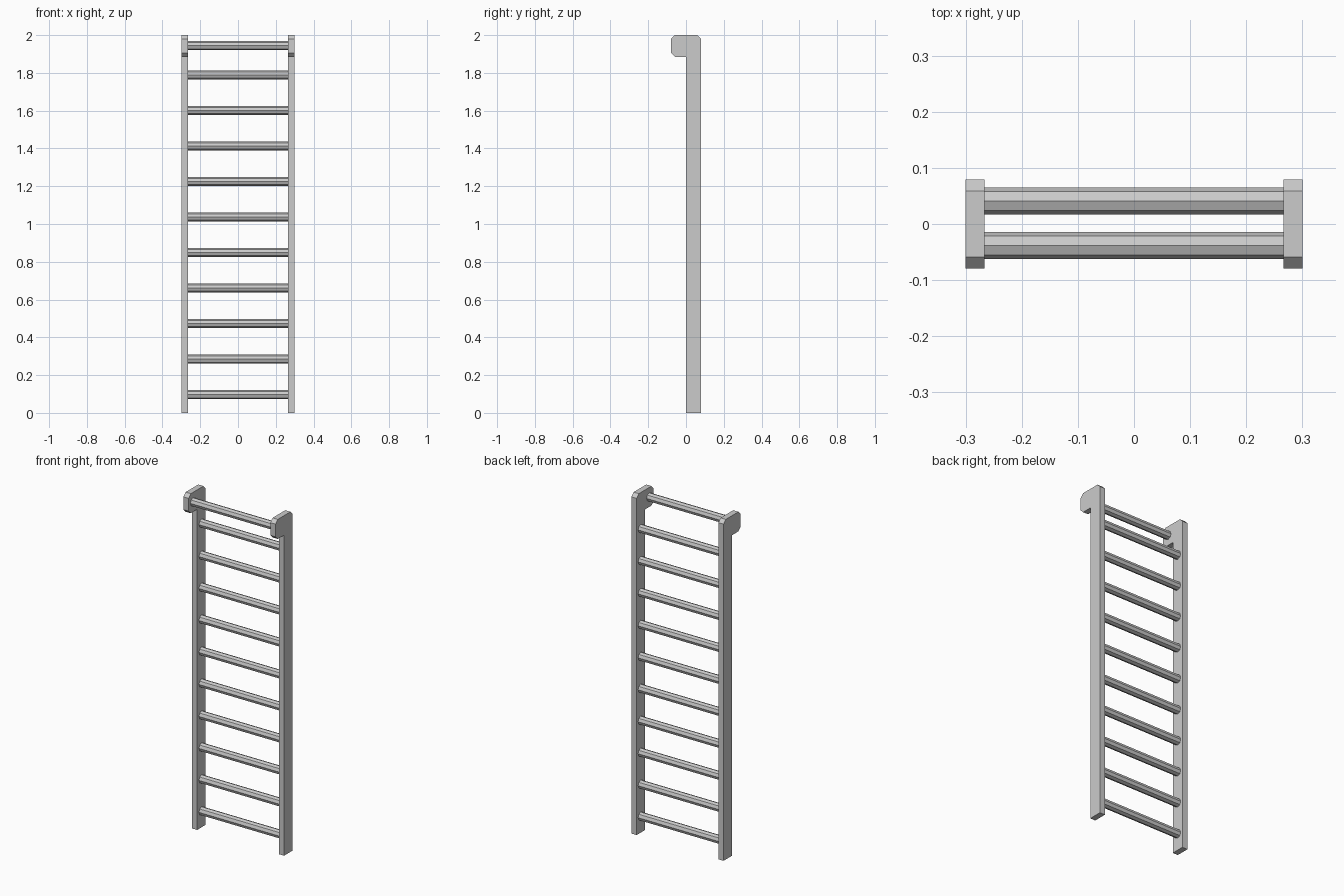
import bpy, bmesh, math
from mathutils import Matrix

if "Cube" in bpy.data.objects:
    bpy.data.objects.remove(bpy.data.objects["Cube"])

RAIL_IN, RAIL_OUT = 0.266, 0.30


def add_object(name, bm):
    bmesh.ops.recalc_face_normals(bm, faces=bm.faces)
    mesh = bpy.data.meshes.new(name)
    bm.to_mesh(mesh)
    bm.free()
    obj = bpy.data.objects.new(name, mesh)
    bpy.context.collection.objects.link(obj)
    return obj


# Side rail: post with a chamfered hooked head, extruded along x
def rail(name, side):
    c = 0.02
    profile = [(0.0, 0), (0.079, 0), (0.079, 2 - c), (0.079 - c, 2),
               (-0.079 + c, 2), (-0.079, 2 - c), (-0.079, 1.885 + c),
               (-0.079 + c, 1.885), (0.0, 1.885)]
    bm = bmesh.new()
    face = bm.faces.new([bm.verts.new((side * RAIL_IN, y, z)) for y, z in profile])
    ext = bmesh.ops.extrude_face_region(bm, geom=[face], use_keep_orig=True)
    moved = [g for g in ext["geom"] if isinstance(g, bmesh.types.BMVert)]
    bmesh.ops.translate(bm, verts=moved, vec=(side * (RAIL_OUT - RAIL_IN), 0, 0))
    return add_object(name, bm)


# Rung: octagonal bar running between the rails
def rung(name, y, z, r=0.024):
    bm = bmesh.new()
    turn = Matrix.Translation((0, y, z)) @ Matrix.Rotation(math.pi / 2, 4, 'Y')
    bmesh.ops.create_cone(bm, cap_ends=True, segments=8, radius1=r, radius2=r,
                          depth=2 * RAIL_IN, matrix=turn)
    return add_object(name, bm)


rail("left_rail", -1)
rail("right_rail", 1)

# Ten evenly spaced rungs, plus the forward top bar in the hooked heads
for i in range(10):
    rung(f"rung_{i + 1}", 0.041, 0.097 + i * 0.188)
rung("top_bar", -0.038, 1.944)
